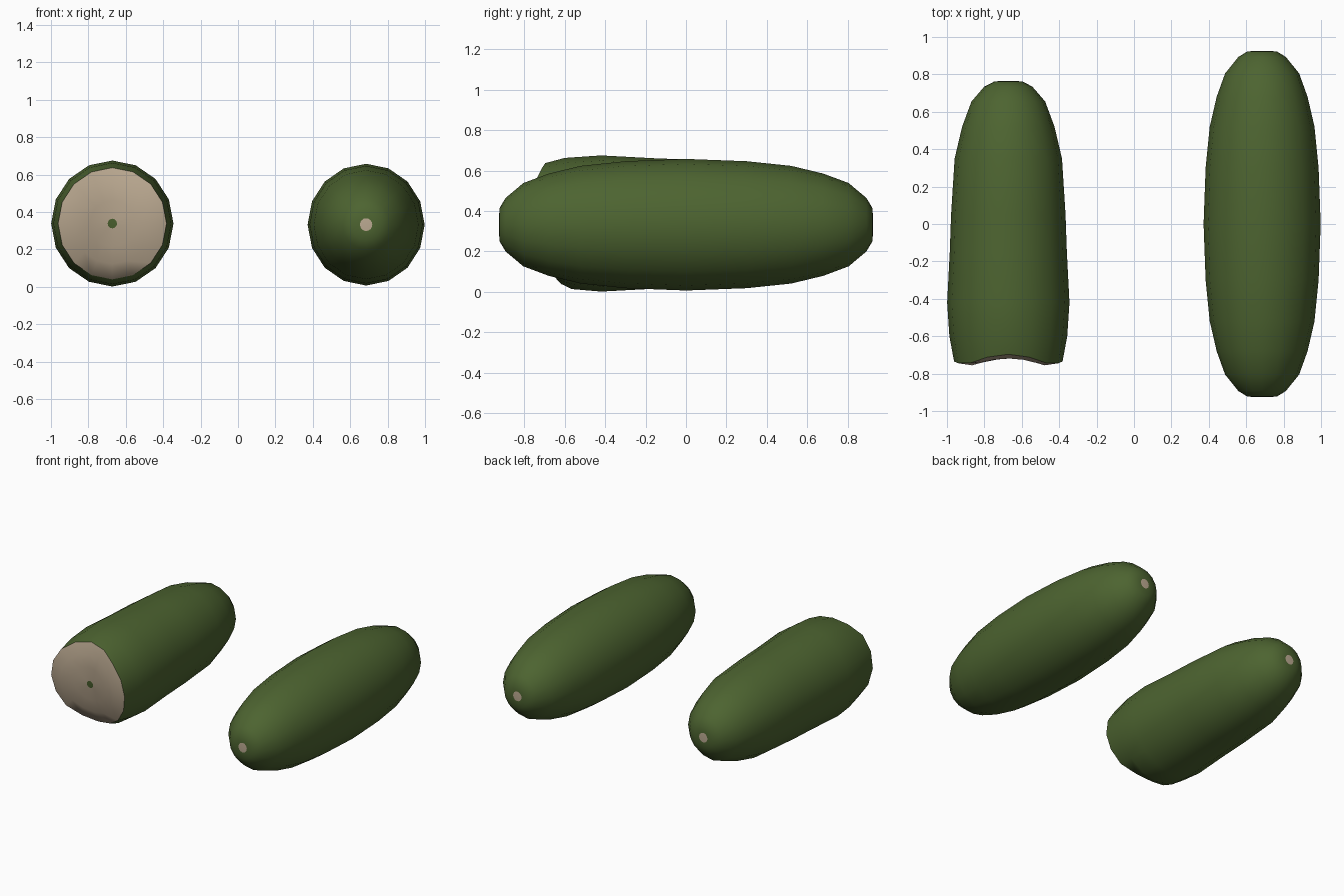
import bpy, bmesh, math

if "Cube" in bpy.data.objects:
    bpy.data.objects.remove(bpy.data.objects["Cube"])


def material(name, colour):
    m = bpy.data.materials.new(name)
    m.diffuse_color = (*colour, 1)
    m.use_nodes = True
    m.node_tree.nodes["Principled BSDF"].inputs["Base Color"].default_value = m.diffuse_color
    return m


GREEN = material("green skin", (0.074, 0.127, 0.03))
BEIGE = material("pale flesh", (0.50, 0.40, 0.285))
SIDES = 16


def lathe(name, cx, cz, rings, stretch, colours):
    """Skin rings (radius, y-function) along y; colours = material per band, caps first and last."""
    bm = bmesh.new()
    loops = []
    for r, yf in rings:
        loop = []
        for i in range(SIDES):
            a = 2 * math.pi * i / SIDES
            dx, dz = r * math.cos(a), r * stretch * math.sin(a)
            y = yf(dx, dz) if callable(yf) else yf
            loop.append(bm.verts.new((cx + dx, y, cz + dz)))
        loops.append(loop)
    bm.faces.new(loops[0]).material_index = colours[0]
    for k in range(len(loops) - 1):
        a, b = loops[k], loops[k + 1]
        for i in range(SIDES):
            j = (i + 1) % SIDES
            bm.faces.new((a[i], a[j], b[j], b[i])).material_index = colours[k + 1]
    bm.faces.new(loops[-1]).material_index = colours[-1]
    bmesh.ops.recalc_face_normals(bm, faces=bm.faces)
    me = bpy.data.meshes.new(name)
    bm.to_mesh(me)
    bm.free()
    me.materials.append(GREEN)
    me.materials.append(BEIGE)
    ob = bpy.data.objects.new(name, me)
    bpy.context.collection.objects.link(ob)
    bpy.context.view_layer.objects.active = ob
    ob.select_set(True)
    bpy.ops.object.shade_smooth_by_angle(angle=math.radians(50))
    ob.select_set(False)
    return ob


# Whole vegetable: symmetric rounded body with a pale spot at each tip
half = [(0.033, 0.926), (0.08, 0.922), (0.127, 0.893), (0.198, 0.805),
        (0.243, 0.68), (0.28, 0.52), (0.302, 0.3)]
profile = [(r, -y) for r, y in half] + [(0.313, 0)] + [(r, y) for r, y in reversed(half)]
lathe("whole_vegetable", 0.685, 0.332, profile, 1.04, [1] + [0] * (len(profile) - 1) + [1])


# Cut vegetable: wavy, slightly undercut front face
def cut_y(dx, dz):
    return -0.71 - 0.13 * dz + 0.416 * dz * dz - 0.04 * min(1, (dx / 0.2) ** 2)


def rim_y(dx, dz):
    return cut_y(dx, dz) + 0.015


def shoulder_y(dx, dz):
    return -0.6 + (0.035 if dz < -0.2 else 0)


cut = [(0.025, cut_y), (0.12, cut_y), (0.21, cut_y), (0.29, rim_y), (0.315, shoulder_y),
       (0.327, -0.42), (0.313, -0.15), (0.306, 0.05), (0.287, 0.35), (0.247, 0.52),
       (0.197, 0.655), (0.128, 0.735), (0.075, 0.762), (0.033, 0.765)]
lathe("cut_vegetable", -0.672, 0.338, cut, 1.03, [0, 1, 1, 1] + [0] * (len(cut) - 4) + [1])
